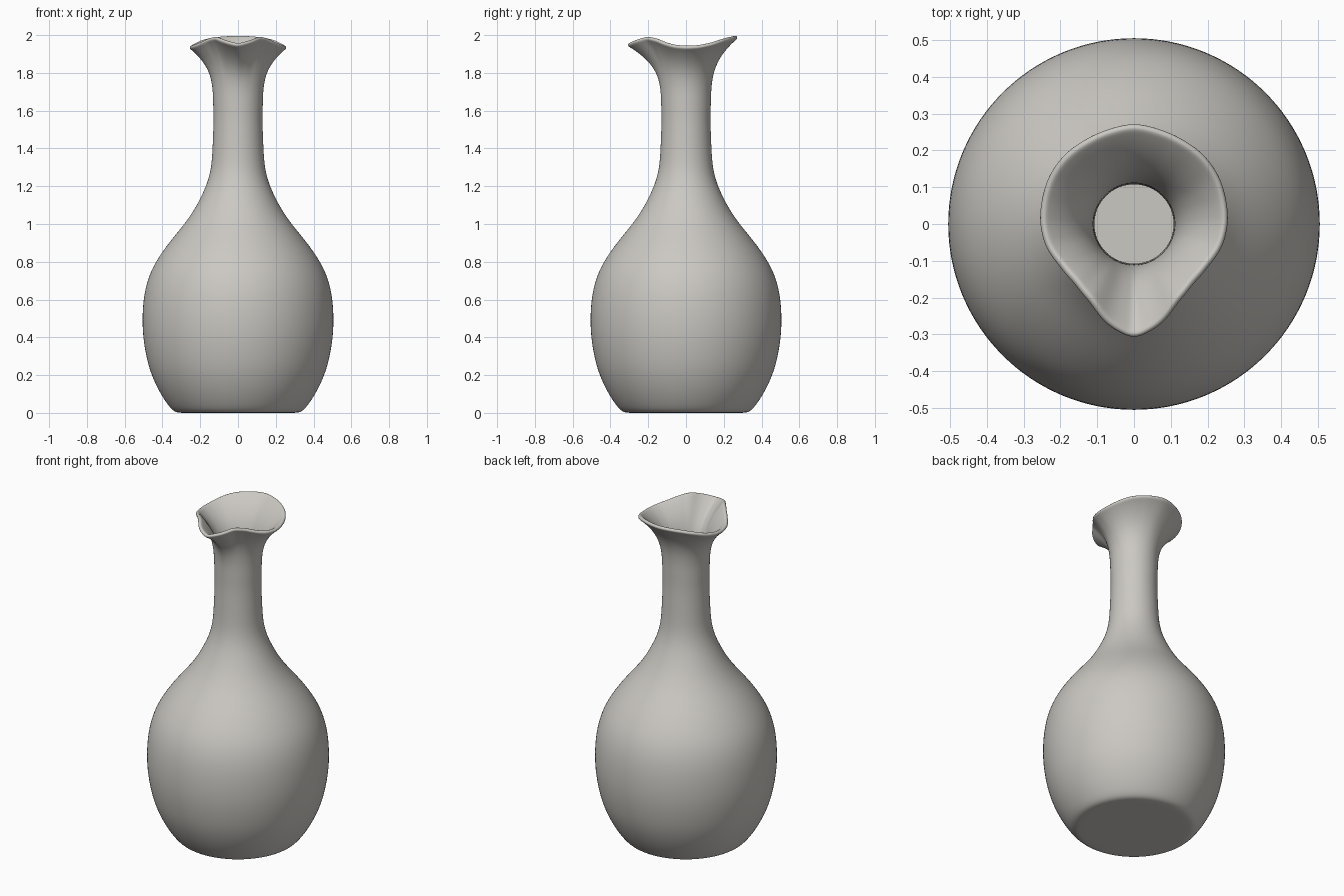
import bpy, bmesh, math

if "Cube" in bpy.data.objects:
    bpy.data.objects.remove(bpy.data.objects["Cube"])

SEG = 48
WALL = 0.022

# outer body profile (radius, height), from foot to neck
PROFILE = [(0.15, 0), (0.29, 0), (0.325, 0.001), (0.35, 0.015), (0.385, 0.06), (0.425, 0.125),
           (0.463, 0.21), (0.485, 0.29), (0.501, 0.38), (0.508, 0.47), (0.505, 0.57),
           (0.492, 0.66), (0.467, 0.74), (0.43, 0.81), (0.382, 0.88), (0.33, 0.945),
           (0.28, 1.005), (0.232, 1.075), (0.197, 1.14), (0.163, 1.215), (0.143, 1.29),
           (0.136, 1.37), (0.132, 1.47), (0.129, 1.56), (0.132, 1.64)]

# pinched rim every 15 degrees, from the spout (front) round to the back
RIM_R = [.317, .289, .248, .233, .237, .252, .26, .264, .27, .272, .27, .272, .278]
RIM_Z = [1.955, 1.975, 1.997, 1.986, 1.966, 1.951, 1.945, 1.948, 1.96, 1.978, 1.99, 1.996, 1.999]


def sample(table, angle):
    """Linear lookup, mirrored left to right."""
    t = math.degrees(min(angle, 2 * math.pi - angle)) / 15
    i = min(int(t), len(table) - 2)
    return table[i] + (table[i + 1] - table[i]) * (t - i)


bm = bmesh.new()
angles = [2 * math.pi * j / SEG for j in range(SEG)]


def ring(shape):
    verts = []
    for a in angles:
        r, z = shape(a)
        verts.append(bm.verts.new((r * math.sin(a), -r * math.cos(a), z)))
    return verts


# round body and neck
rings = [ring(lambda a, p=p: p) for p in PROFILE]

# flared mouth, blending from the round neck to the pinched rim
r0, z0 = PROFILE[-1]
for f in (0.2, 0.4, 0.55, 0.68, 0.8, 0.9, 0.96, 1.0):
    rings.append(ring(lambda a, f=f: (r0 + (sample(RIM_R, a) - r0) * f ** 3,
                                      z0 + (sample(RIM_Z, a) - 0.014 - z0) * f)))

for lo, hi in zip(rings, rings[1:]):
    for j in range(SEG):
        k = (j + 1) % SEG
        bm.faces.new((lo[j], lo[k], hi[k], hi[j]))

# closed foot
centre = bm.verts.new((0, 0, 0))
for j in range(SEG):
    bm.faces.new((centre, rings[0][(j + 1) % SEG], rings[0][j]))

for face in bm.faces:
    face.smooth = True
mesh = bpy.data.meshes.new("vase")
bm.to_mesh(mesh)
bm.free()
vase = bpy.data.objects.new("vase", mesh)
bpy.context.collection.objects.link(vase)

# glazed clay colour
clay = bpy.data.materials.new("warm_grey_clay")
clay.diffuse_color = (0.60, 0.58, 0.545, 1)
clay.use_nodes = True
clay.node_tree.nodes["Principled BSDF"].inputs["Base Color"].default_value = clay.diffuse_color
mesh.materials.append(clay)

# hollow wall and rounded lip
wall = vase.modifiers.new("wall", 'SOLIDIFY')
wall.thickness = WALL
wall.offset = -1
smooth = vase.modifiers.new("smooth", 'SUBSURF')
smooth.levels = smooth.render_levels = 2
